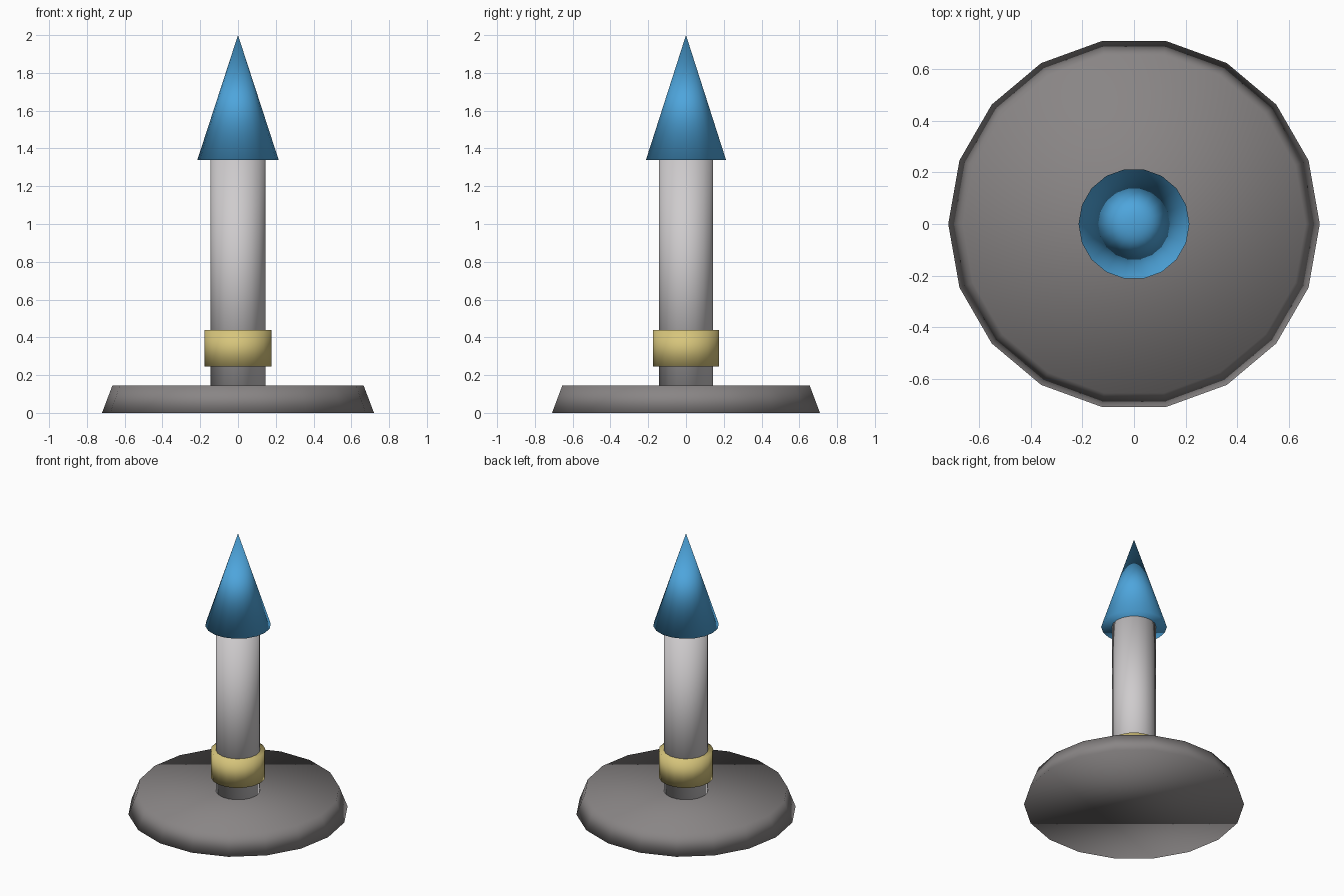
import bpy, bmesh
from math import pi
from mathutils import Matrix

SIDES = 18

default = bpy.data.objects.get("Cube")
if default:
    bpy.data.objects.remove(default, do_unlink=True)


def make_material(name, rgb):
    mat = bpy.data.materials.new(name)
    mat.use_nodes = True
    mat.diffuse_color = (*rgb, 1)
    mat.node_tree.nodes["Principled BSDF"].inputs["Base Color"].default_value = (*rgb, 1)
    return mat


def turned_part(name, bottom_radius, top_radius, z0, z1, mat):
    """Smooth capped frustum with corners on the x axis."""
    bm = bmesh.new()
    place = Matrix.Translation((0, 0, (z0 + z1) / 2)) @ Matrix.Rotation(pi / 2, 4, 'Z')
    bmesh.ops.create_cone(bm, cap_ends=True, cap_tris=False, segments=SIDES,
                          radius1=bottom_radius, radius2=top_radius,
                          depth=z1 - z0, matrix=place)
    bmesh.ops.remove_doubles(bm, verts=bm.verts, dist=0.0001)
    bmesh.ops.recalc_face_normals(bm, faces=bm.faces)
    for face in bm.faces:
        face.smooth = True
    mesh = bpy.data.meshes.new(name)
    bm.to_mesh(mesh)
    bm.free()
    mesh.materials.append(mat)
    obj = bpy.data.objects.new(name, mesh)
    bpy.context.collection.objects.link(obj)
    return obj


dark_grey = make_material("dark grey", (0.25, 0.235, 0.235))
light_grey = make_material("light grey", (0.62, 0.6, 0.61))
pale_gold = make_material("pale gold", (0.68, 0.56, 0.2))
sky_blue = make_material("sky blue", (0.076, 0.376, 0.716))

# Wide foot, shaft, band around the shaft, pointed tip
turned_part("base", 0.72, 0.665, 0.0, 0.145, dark_grey)
turned_part("shaft", 0.145, 0.145, 0.145, 1.34, light_grey)
turned_part("collar", 0.178, 0.178, 0.245, 0.44, pale_gold)
turned_part("cone_tip", 0.215, 0.0, 1.34, 2.0, sky_blue)
